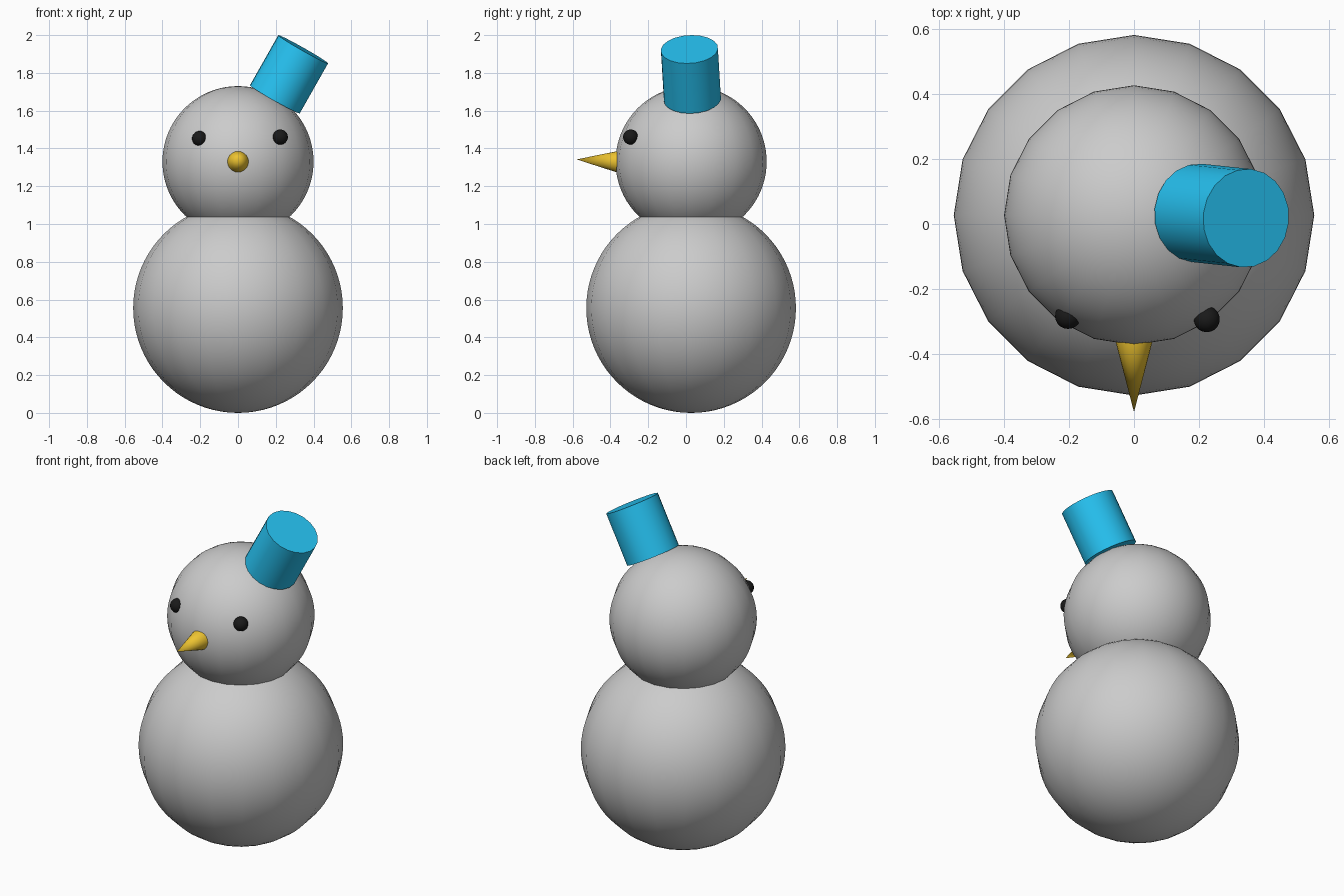
import bpy
from math import radians
from mathutils import Vector

if "Cube" in bpy.data.objects:
    bpy.data.objects.remove(bpy.data.objects["Cube"])

SIDES = 20


def material(name, rgb):
    m = bpy.data.materials.new(name)
    m.diffuse_color = (*rgb, 1)
    m.use_nodes = True
    m.node_tree.nodes["Principled BSDF"].inputs["Base Color"].default_value = m.diffuse_color
    return m


def finish(name, mat=None):
    ob = bpy.context.object
    ob.name = name
    if mat:
        ob.data.materials.append(mat)
    bpy.ops.object.shade_smooth_by_angle(angle=radians(40))
    return ob


def ball(name, centre, radius, rings, mat=None):
    bpy.ops.mesh.primitive_uv_sphere_add(
        segments=SIDES, ring_count=rings, radius=radius, location=centre)
    return finish(name, mat)


def tapered(name, start, end, r_start, r_end, mat):
    # Cylinder or cone running from one point to another
    a, b = Vector(start), Vector(end)
    bpy.ops.mesh.primitive_cone_add(
        vertices=SIDES, radius1=r_start, radius2=r_end,
        depth=(b - a).length, location=(a + b) / 2,
        rotation=(b - a).to_track_quat('Z', 'Y').to_euler())
    return finish(name, mat)


blue = material("hat_blue", (0.02, 0.55, 0.9))
orange = material("nose_orange", (0.85, 0.55, 0.03))
black = material("eye_black", (0.01, 0.01, 0.01))

# Snowballs
ball("body", (0, 0.027, 0.555), 0.555, 40)
ball("head", (0, 0.027, 1.33), 0.4, 40)

# Eyes, slightly uneven
ball("left_eye", (-0.203, -0.283, 1.452), 0.04, 16, black)
ball("right_eye", (0.224, -0.293, 1.46), 0.04, 16, black)

# Nose and tilted hat
tapered("nose", (0, -0.365, 1.33), (0, -0.579, 1.342), 0.056, 0, orange)
tapered("hat", (0.195, 0.034, 1.66), (0.345, 0.018, 1.925), 0.152, 0.152, blue)
